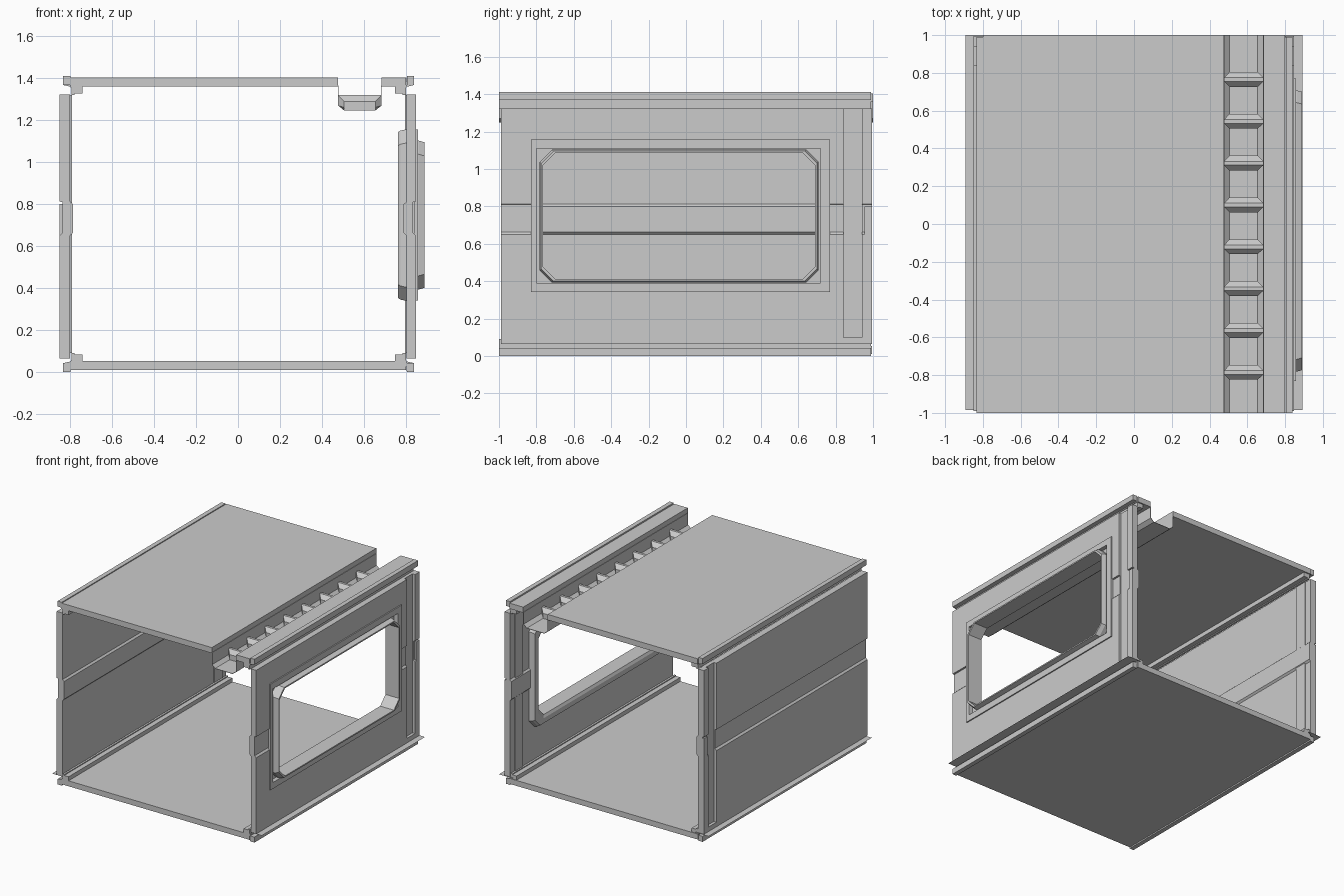
import bpy, bmesh

if "Cube" in bpy.data.objects:
    bpy.data.objects.remove(bpy.data.objects["Cube"])

def make(name, verts, faces):
    me = bpy.data.meshes.new(name)
    bm = bmesh.new()
    vs = [bm.verts.new(v) for v in verts]
    for f in faces:
        bm.faces.new([vs[i] for i in f])
    bmesh.ops.recalc_face_normals(bm, faces=bm.faces)
    bm.to_mesh(me)
    bm.free()
    ob = bpy.data.objects.new(name, me)
    bpy.context.collection.objects.link(ob)
    return ob

def prism(name, profile, y0, y1):
    """Extrude an (x, z) profile along y."""
    n = len(profile)
    verts = [(x, y, z) for y in (y0, y1) for x, z in profile]
    faces = [(i, (i + 1) % n, n + (i + 1) % n, n + i) for i in range(n)]
    return make(name, verts, faces + [range(n), range(n, 2 * n)])

def box(name, x0, x1, y0, y1, z0, z1):
    return prism(name, [(x0, z0), (x1, z0), (x1, z1), (x0, z1)], y0, y1)

def loft(name, rings, closed):
    """Skin a list of equal-sized vertex rings."""
    n, m = len(rings[0]), len(rings)
    faces = [(k * n + i, k * n + (i + 1) % n, (k + 1) % m * n + (i + 1) % n, (k + 1) % m * n + i)
             for k in range(m if closed else m - 1) for i in range(n)]
    if not closed:
        faces += [range(n), range((m - 1) * n, m * n)]
    return make(name, [v for r in rings for v in r], faces)

def cut(ob, *dims):
    cutter = box("cutter", *dims)
    mod = ob.modifiers.new("cut", 'BOOLEAN')
    mod.operation, mod.object, mod.solver = 'DIFFERENCE', cutter, 'EXACT'
    dg = bpy.context.evaluated_depsgraph_get()
    me = bpy.data.meshes.new_from_object(ob.evaluated_get(dg))
    ob.modifiers.clear()
    ob.data = me
    bpy.data.objects.remove(cutter)

# Floor and the two ceiling panels either side of the trough
TX0, TX1 = 0.477, 0.685
box("floor_panel", -0.80, 0.80, -1, 0.995, 0.01, 0.052)
box("ceiling_panel_wide", -0.80, TX0, -1, 1, 1.36, 1.403)
box("ceiling_panel_narrow", TX1, 0.80, -1, 1, 1.36, 1.403)

# Stepped corner rails along all four long edges
RAIL = [(0.84, 0), (0.84, 0.042), (0.80, 0.042), (0.80, 0.09), (0.785, 0.09),
        (0.785, 0.083), (0.748, 0.083), (0.748, 0.05), (0.805, 0.05), (0.805, 0)]
for sx, side in ((-1, "left"), (1, "right")):
    s = lambda x: sx * (x if sx > 0 else x - 0.006)
    prism("bottom_rail_" + side, [(s(x), z) for x, z in RAIL], -1, 0.99)
    prism("top_rail_" + side, [(s(x), 1.41 - z) for x, z in RAIL], -1, 0.99)
    # Thin skirting flap under each wall
    make("skirt_flap_" + side, [(sx * x, y, 0.062) for x, y in
         ((0.78, -0.985), (0.892, -0.985), (0.892, 1), (0.78, 1))], [(0, 1, 2, 3)])

# Walls: folded section with a belt that steps inward at mid height
def wall(name, sx, inner, outer):
    d = 0.013
    sec = [(outer, 0.065), (outer, 0.65), (outer - d, 0.663), (outer - d, 0.81), (outer, 0.812),
           (outer, 1.323), (inner, 1.323), (inner, 0.812), (inner - d, 0.80), (inner - d, 0.663),
           (inner, 0.65), (inner, 0.065)]
    ob = prism(name, [(sx * x, z) for x, z in sec], -0.99, 0.995)
    # Vertical channel near the back: recessed outside, raised inside
    a, b = sorted((sx * (outer - 0.022), sx * (outer + 0.05)))
    cut(ob, a, b, 0.843, 0.94, 0.10, 1.4)
    a, b = sorted((sx * (inner - 0.008), sx * (inner + 0.004)))
    box(name + "_inner_strip", a, b, 0.843, 0.94, 0.09, 1.32)
    # Slim back post and its latch block
    a, b = sorted((sx * (outer - 0.02), sx * outer))
    box(name + "_latch_block", a, b, 0.955, 0.995, 0.65, 0.80)
    return ob

wall("left_wall", -1, 0.80, 0.85)
right = wall("right_wall", 1, 0.803, 0.848)
HOLE = (-0.80, 0.718, 0.39, 1.11)
cut(right, 0.7, 1, *HOLE)
border = box("window_border", 0.84, 0.857, -0.83, 0.77, 0.342, 1.157)
cut(border, 0.7, 1, *HOLE)

# Window surround: octagonal tunnel with an interior flange and outer lip
def octagon(x, grow, c=0.065):
    hy, hz = 0.727 + grow, 0.337 + grow
    pts = []
    for sy, sz, flip in ((1, 1, 0), (-1, 1, 1), (-1, -1, 0), (1, -1, 1)):
        pair = [(sy * hy, sz * (hz - c)), (sy * (hy - c), sz * hz)]
        pts += pair[::-1] if flip else pair
    return [(x, -0.037 + y, 0.748 + z) for y, z in pts]

loft("window_surround", [octagon(x, g) for x, g in (
    (0.803, 0.072), (0.775, 0.066), (0.762, 0.058), (0.762, 0.02), (0.772, 0.0),
    (0.889, 0.0), (0.889, 0.01), (0.86, 0.018), (0.825, 0.018), (0.825, 0.07))], True)

# Ceiling trough: thin U channel hung between the ceiling panels
U = [(TX0, 1.365), (TX0, 1.27), (0.505, 1.247), (0.655, 1.247), (TX1, 1.27), (TX1, 1.365)]
t = 0.003
UI = [(TX0 + t, 1.365), (TX0 + t, 1.27 + t), (0.506, 1.25), (0.654, 1.25), (TX1 - t, 1.27 + t), (TX1 - t, 1.365)]
prism("ceiling_trough", U + UI[::-1], -1, 1)

# Row of bevelled ribs across the trough
def rib_ring(y, full):
    top, x0, x1 = (1.32, TX0, TX1) if full else (1.29, 0.505, 0.655)
    low = 1.27 if full else 1.262
    return [(x0, y, top), (x0, y, low), (0.505, y, 1.247), (0.655, y, 1.247), (x1, y, low), (x1, y, top)]

for i in range(8):
    y = -0.782 + i * 0.2215
    loft(f"trough_rib_{i + 1}", [rib_ring(y + dy, f) for dy, f in
         ((-0.042, False), (-0.014, True), (0.006, True), (0.036, False))], False)
